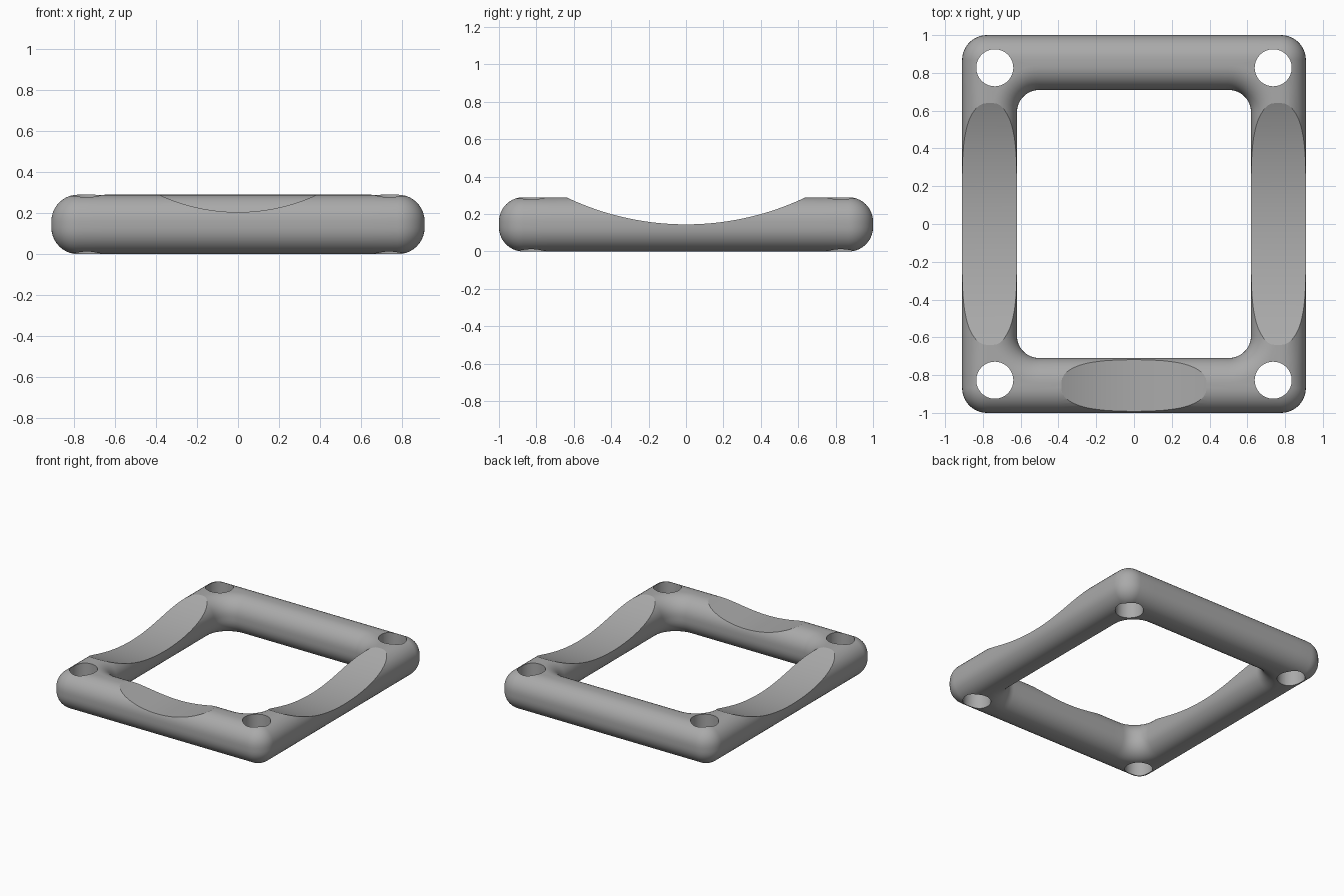
import bpy, bmesh, math
from mathutils import Matrix

if "Cube" in bpy.data.objects:
    bpy.data.objects.remove(bpy.data.objects["Cube"])

HALF_X, HALF_Y = 0.91, 1.0     # outer half sizes
BAR, HEIGHT = 0.29, 0.29       # bar width and height
ROUND = 0.13                   # edge rounding
CORNER_SEGS, EDGE_SEGS, SIDE_SEGS = 12, 10, 12

grey = bpy.data.materials.new("grey")
grey.use_nodes = True
grey.diffuse_color = (0.4, 0.4, 0.4, 1)
grey.node_tree.nodes["Principled BSDF"].inputs["Base Color"].default_value = (0.4, 0.4, 0.4, 1)


def rounded_rectangle(hx, hy, r):
    """Points round a rectangle, with extra points along the straight sides."""
    corners = []
    for i, (sx, sy) in enumerate([(1, 1), (-1, 1), (-1, -1), (1, -1)]):
        cx, cy = sx * (hx - r), sy * (hy - r)
        arc = []
        for k in range(CORNER_SEGS + 1):
            a = math.pi / 2 * (i + k / CORNER_SEGS)
            arc.append((cx + r * math.cos(a), cy + r * math.sin(a)))
        corners.append(arc)
    pts = []
    for i in range(4):
        pts += corners[i]
        (x0, y0), (x1, y1) = corners[i][-1], corners[(i + 1) % 4][0]
        for k in range(1, SIDE_SEGS):
            t = k / SIDE_SEGS
            pts.append((x0 + (x1 - x0) * t, y0 + (y1 - y0) * t))
    return pts


# Frame: rounded rings lofted round the bar's cross-section
bm = bmesh.new()
rings = []
for quarter in range(4):
    for k in range(EDGE_SEGS + 1):
        a = math.pi / 2 * (quarter + k / EDGE_SEGS)
        inset = ROUND * (1 - abs(math.cos(a)))
        z = ROUND * math.sin(a) + (HEIGHT - ROUND if quarter < 2 else ROUND)
        if quarter in (0, 3):      # outer half of the bar
            ring = rounded_rectangle(HALF_X - inset, HALF_Y - inset, ROUND + 0.002 - inset)
        else:                      # inner half of the bar
            off = BAR - inset
            ring = rounded_rectangle(HALF_X - off, HALF_Y - off, 0.12 + inset)
        rings.append([bm.verts.new((x, y, z)) for x, y in ring])
for i, ring in enumerate(rings):
    nxt = rings[(i + 1) % len(rings)]
    for j in range(len(ring)):
        j2 = (j + 1) % len(ring)
        bm.faces.new((ring[j], ring[j2], nxt[j2], nxt[j]))
bmesh.ops.recalc_face_normals(bm, faces=bm.faces)
mesh = bpy.data.meshes.new("frame")
bm.to_mesh(mesh)
bm.free()
mesh.materials.append(grey)
frame = bpy.data.objects.new("frame", mesh)
bpy.context.collection.objects.link(frame)
bpy.context.view_layer.objects.active = frame
frame.select_set(True)


def cut(radius, depth, centre, turn=None, segments=64):
    """Subtract a cylinder from the frame."""
    cb = bmesh.new()
    bmesh.ops.create_cone(cb, cap_ends=True, segments=segments, radius1=radius,
                          radius2=radius, depth=depth,
                          matrix=Matrix.Translation(centre) @ (turn or Matrix()))
    me = bpy.data.meshes.new("cutter")
    cb.to_mesh(me)
    cb.free()
    me.materials.append(grey)
    cutter = bpy.data.objects.new("cutter", me)
    cutter.hide_render = True
    bpy.context.collection.objects.link(cutter)
    mod = frame.modifiers.new("cut", "BOOLEAN")
    mod.operation, mod.solver, mod.object = "DIFFERENCE", "EXACT", cutter
    bpy.ops.object.modifier_apply(modifier=mod.name)
    bpy.data.objects.remove(cutter)


def scoop_radius(half_length, depth):
    return (half_length ** 2 + depth ** 2) / (2 * depth)


# Corner holes
for sx in (-1, 1):
    for sy in (-1, 1):
        cut(0.098, 1, (sx * 0.737, sy * 0.827, HEIGHT / 2))

# Long shallow scoop across both side bars
r = scoop_radius(0.64, 0.145)
cut(r, 3, (0, 0, 0.145 + r), Matrix.Rotation(math.pi / 2, 4, "Y"), 360)

# Shorter scoop in the front bar
r = scoop_radius(0.385, 0.085)
cut(r, 0.6, (0, -0.855, 0.205 + r), Matrix.Rotation(math.pi / 2, 4, "X"), 360)

bpy.ops.object.shade_smooth_by_angle(angle=math.radians(22))
